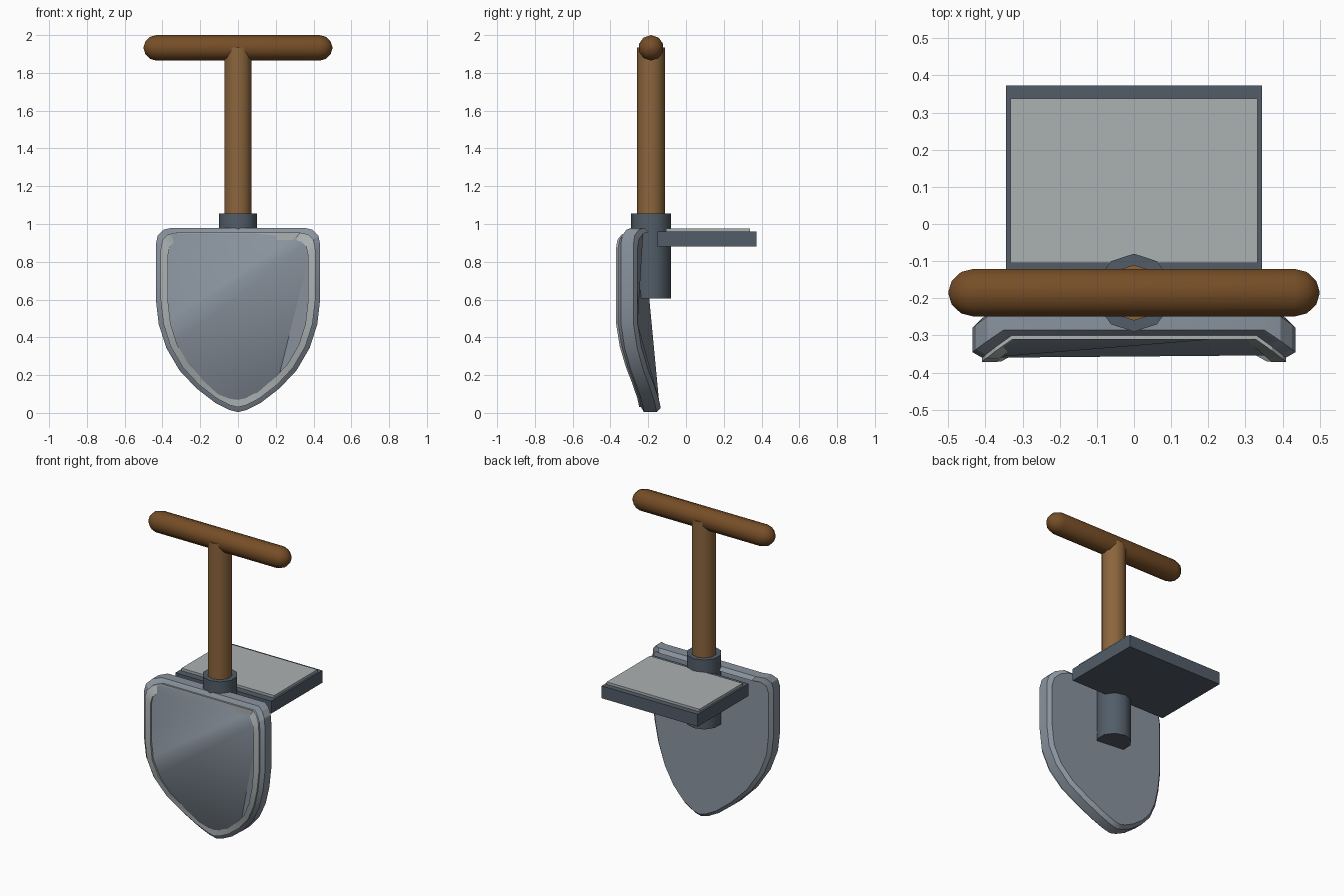
import bpy, bmesh
from math import sin, cos, pi, radians

if "Cube" in bpy.data.objects:
    bpy.data.objects.remove(bpy.data.objects["Cube"])

YC = -0.185  # depth of the shaft axis


def material(name, rgb):
    m = bpy.data.materials.new(name)
    m.diffuse_color = (*rgb, 1)
    m.use_nodes = True
    m.node_tree.nodes["Principled BSDF"].inputs["Base Color"].default_value = m.diffuse_color
    return m


STEEL = material("steel", (0.25, 0.29, 0.34))
DARK = material("dark_steel", (0.085, 0.11, 0.14))
PALE = material("worn_steel", (0.41, 0.44, 0.44))
WOOD = material("wood", (0.26, 0.13, 0.045))
GRIP = material("dark_wood", (0.18, 0.075, 0.02))


def finish(name, bm, mat, angle=None):
    bmesh.ops.recalc_face_normals(bm, faces=bm.faces)
    me = bpy.data.meshes.new(name)
    bm.to_mesh(me)
    bm.free()
    me.materials.append(mat)
    ob = bpy.data.objects.new(name, me)
    bpy.context.collection.objects.link(ob)
    if angle:
        bpy.ops.object.select_all(action='DESELECT')
        ob.select_set(True)
        bpy.context.view_layer.objects.active = ob
        bpy.ops.object.shade_smooth_by_angle(angle=radians(angle))
    return ob


def loft(bm, rings, loop=False):
    vs = [[bm.verts.new(p) for p in r] for r in rings]
    n = len(vs[0])
    for a, b in zip(vs, vs[1:] + vs[:1] if loop else vs[1:]):
        for i in range(n):
            j = (i + 1) % n
            bm.faces.new((a[i], a[j], b[j], b[i]))
    return vs


def lathe(name, profile, mat, place):
    bm = bmesh.new()
    angles = [pi / 2 + 2 * pi * i / 10 for i in range(10)]
    vs = loft(bm, [[place(r * cos(a), r * sin(a), h) for a in angles] for r, h in profile])
    bm.faces.new(vs[0])
    bm.faces.new(vs[-1])
    return finish(name, bm, mat, 40)


def box(name, x, y0, y1, z0, z1, mat):
    bm = bmesh.new()
    vs = loft(bm, [[(-x, y0, z), (x, y0, z), (x, y1, z), (-x, y1, z)] for z in (z0, z1)])
    bm.faces.new(vs[0])
    bm.faces.new(vs[1])
    return finish(name, bm, mat)


# Blade outline, right half from the top down, then mirrored
half = [(.35, .98), (.395, .97), (.425, .94), (.435, .89), (.435, .6), (.42, .47),
        (.38, .345), (.31, .225), (.22, .13), (.12, .053), (.045, .015)]
outline = half + [(0, .004)] + [(-x, z) for x, z in reversed(half)]


def bend(x, z):
    return -.235 + .048 * min(1, z / .6) - .17 * (x / .435) ** 2


def ring(inset, dy):
    sx, sz = 1 - inset / .435, 1 - inset / .487
    return [(x * sx, bend(x, z) + dy, .492 + (z - .492) * sz) for x, z in outline]


# Blade: bevelled slab with a faceted front
bm = bmesh.new()
vs = loft(bm, [ring(.028, -.004), ring(0, .012), ring(0, .078), ring(.022, .1)])
bm.faces.new(vs[-1])
f = vs[0]
n = len(f)
R, L, T = 8, n - 1 - 6, 2
bm.faces.new(f[R:L + 1])
bm.faces.new((f[L], f[R], f[T]))
bm.faces.new(f[T:R + 1])
bm.faces.new(f[L:] + f[:T + 1])
finish("blade", bm, STEEL, 25)

# Worn edge trim around the front of the blade
bm = bmesh.new()
loft(bm, [ring(.026, .01), ring(.026, -.014), ring(.065, -.014), ring(.065, .01)], loop=True)
finish("blade_edge", bm, PALE, 25)

# Socket, shaft and grip
upright = lambda a, b, h: (a, YC + b, h)
lathe("socket", [(.105, .605), (.105, 1.055)], DARK, upright)
lathe("shaft", [(.075, .95), (.075, 1.935)], WOOD, upright)
r = .0675
cap = [(r * cos(radians(t)), .432 + r * sin(radians(t))) for t in (0, 30, 60, 86)]
lathe("grip", [(q, -h) for q, h in reversed(cap)] + cap, GRIP,
      lambda a, b, h: (h, YC + a, 1.9325 + b))

# Rear platform and its tread plate
box("platform", .345, -.15, .373, .88, .96, DARK)
box("tread_plate", .333, -.105, .338, .955, .976, PALE)
